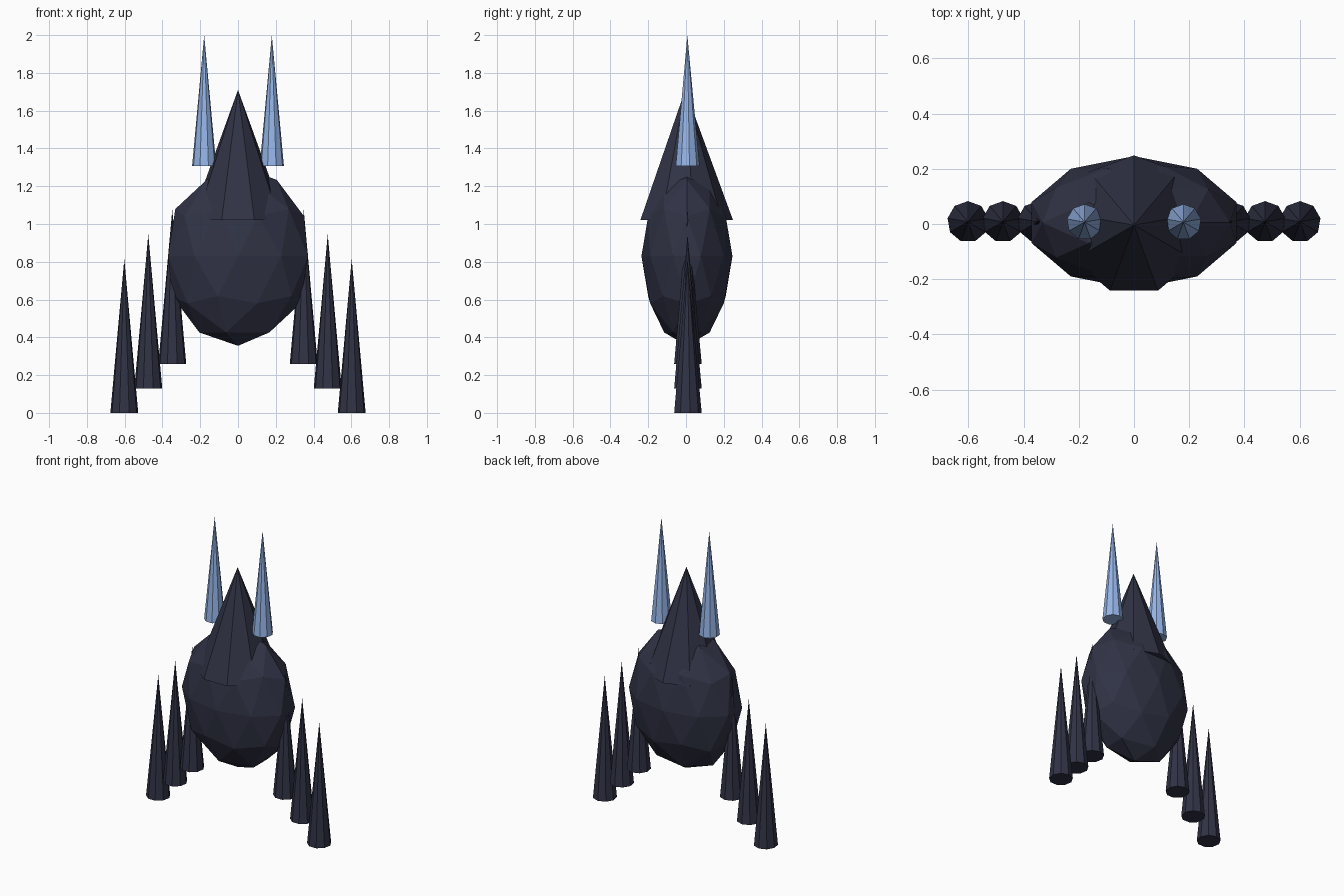
import bpy

if "Cube" in bpy.data.objects:
    bpy.data.objects.remove(bpy.data.objects["Cube"])


def material(name, rgb):
    m = bpy.data.materials.new(name)
    m.diffuse_color = (*rgb, 1)
    m.use_nodes = True
    m.node_tree.nodes["Principled BSDF"].inputs["Base Color"].default_value = m.diffuse_color
    return m


DARK = material("dark_slate", (0.03, 0.033, 0.06))
BLUE = material("pale_blue", (0.30, 0.46, 0.80))


def spike(name, x, y, z0, z1, radius, mat):
    """Nine-sided upright cone standing on z0 with its tip at z1."""
    bpy.ops.mesh.primitive_cone_add(vertices=9, radius1=radius, radius2=0,
                                    depth=z1 - z0, location=(x, y, (z0 + z1) / 2))
    ob = bpy.context.object
    ob.name = name
    ob.data.materials.append(mat)
    return ob


# Faceted egg-shaped body
bpy.ops.mesh.primitive_ico_sphere_add(subdivisions=2, radius=1, location=(0, 0.005, 0.83))
body = bpy.context.object
body.name = "body"
body.scale = (0.39, 0.241, 0.475)
body.data.materials.append(DARK)

# Pointed head sunk into the body
spike("head", 0, -0.004, 1.02, 1.71, 0.253, DARK)

# Horns and three stepped legs on each side
for side, sx in (("left", -1), ("right", 1)):
    spike(f"{side}_horn", sx * 0.179, 0.007, 1.308, 2.0, 0.065, BLUE)
    for i in range(3):
        z = 0.13 * i
        spike(f"{side}_leg_{i + 1}", sx * (0.602 - 0.127 * i), 0.008, z, z + 0.815, 0.075, DARK)
